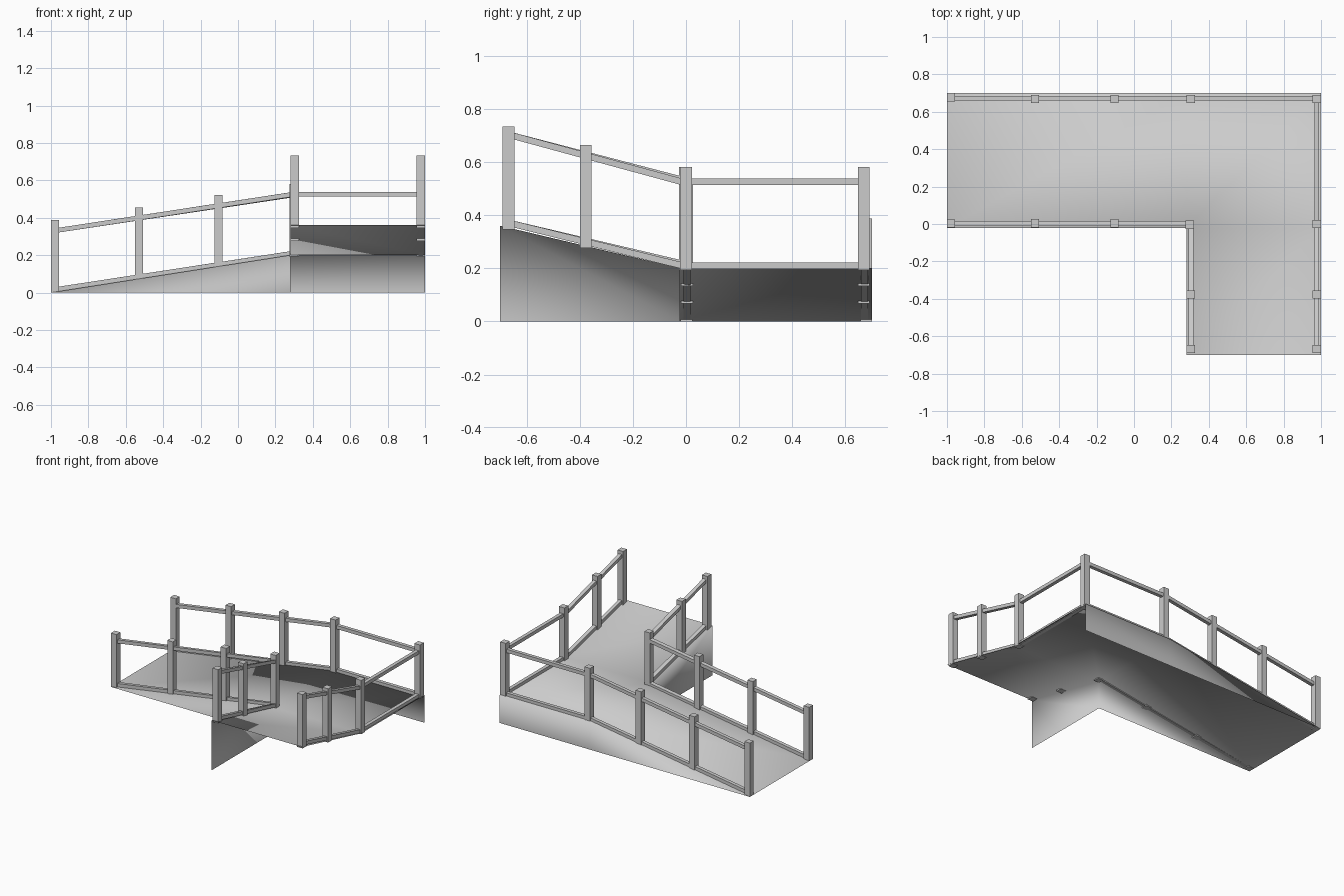
import bpy, bmesh
from mathutils import Vector

if "Cube" in bpy.data.objects:
    bpy.data.objects.remove(bpy.data.objects["Cube"])

X0, X1, X2 = -1.0, 0.28, 1.0       # ramp foot, inner corner, outer side
Y0, Y1, Y2 = -0.70, -0.022, 0.70   # upper end, inner corner, back side
Z1, Z2 = 0.20, 0.36                # landing and upper end heights


def deck_z(x, y):
    if y < Y1:
        return Z1 + (Z2 - Z1) * (Y1 - y) / (Y1 - Y0)
    return Z1 * min(1, (x - X0) / (X1 - X0))


def mesh_object(name, verts, faces, smooth=False):
    me = bpy.data.meshes.new(name)
    me.from_pydata(verts, [], faces)
    for p in me.polygons:
        p.use_smooth = smooth
    ob = bpy.data.objects.new(name, me)
    bpy.context.collection.objects.link(ob)
    return ob


# Thin deck sheet with skirt walls on the back and the inner corner
mesh_object("ramp_shell", [
    (X0, Y1, 0), (X0, Y2, 0), (X1, Y1, Z1), (X1, Y2, Z1),
    (X2, Y1, Z1), (X2, Y2, Z1), (X1, Y0, Z2), (X2, Y0, Z2),
    (X1, Y2, 0), (X2, Y2, 0), (X1, Y1, 0), (X1, Y0, 0)],
    [(0, 2, 3, 1), (2, 4, 5, 3), (6, 7, 4, 2),       # decks
     (1, 3, 8), (8, 3, 5, 9),                        # back skirt
     (0, 10, 2), (10, 11, 6, 2)], smooth=True)       # inner skirts


def post(name, x, y):
    s = 0.022
    z = max(0, deck_z(x, y) - 0.007)
    h = 0.388
    v = [(x + a * s, y + b * s, z + c * h)
         for c in (0, 1) for a, b in ((-1, -1), (1, -1), (1, 1), (-1, 1))]
    f = [(3, 2, 1, 0), (4, 5, 6, 7)]
    f += [(i, (i + 1) % 4, (i + 1) % 4 + 4, i + 4) for i in range(4)]
    mesh_object(name, v, f)


def rail(name, path, half_w=0.013, half_h=0.0125):
    # Rectangular section swept along a path, mitred at each turn in plan
    pts = [Vector(p) for p in path]
    v, f = [], []
    for i, p in enumerate(pts):
        dirs = []
        for a, b in ((i - 1, i), (i, i + 1)):
            if a >= 0 and b < len(pts):
                d = pts[b] - pts[a]
                dirs.append(Vector((d.x, d.y, 0)).normalized())
        n = [Vector((-d.y, d.x, 0)) for d in dirs]
        m = sum(n, Vector()).normalized()
        m = m / m.dot(n[0]) * half_w
        up = Vector((0, 0, half_h))
        v += [p - m - up, p + m - up, p + m + up, p - m + up]
        if i:
            o = 4 * i
            f += [(o - 4 + k, o - 4 + (k + 1) % 4, o + (k + 1) % 4, o + k) for k in range(4)]
    e = 4 * (len(pts) - 1)
    f += [(3, 2, 1, 0), (e, e + 1, e + 2, e + 3)]
    ob = mesh_object(name, v, f)
    bm = bmesh.new()
    bm.from_mesh(ob.data)
    bmesh.ops.recalc_face_normals(bm, faces=bm.faces)
    bm.to_mesh(ob.data)
    bm.free()


# Posts of both railings
outer = [(-0.978, 0.678), (-0.53, 0.669), (-0.104, 0.669), (0.304, 0.669),
         (0.977, 0.669), (0.977, 0.0), (0.977, -0.377), (0.977, -0.668)]
inner = [(-0.978, 0.002), (-0.53, 0.004), (-0.104, 0.004), (0.298, -0.004),
         (0.303, -0.377), (0.303, -0.668)]
for side, pts in (("outer", outer), ("inner", inner)):
    for i, (x, y) in enumerate(pts):
        post(f"{side}_post_{i + 1}", x, y)

# Top and bottom rails, following the slopes
for level, foot, mid, end in (("bottom", 0.016, 0.210, 0.370), ("top", 0.331, 0.525, 0.702)):
    rail(f"outer_{level}_rail", [(-0.978, 0.672, foot), (0.29, 0.672, mid), (0.977, 0.672, mid),
                                 (0.977, -0.015, mid), (0.977, -0.665, end)])
    rail(f"inner_{level}_rail", [(-0.978, 0.003, foot), (0.304, 0.003, mid),
                                 (0.304, -0.665, end)])
